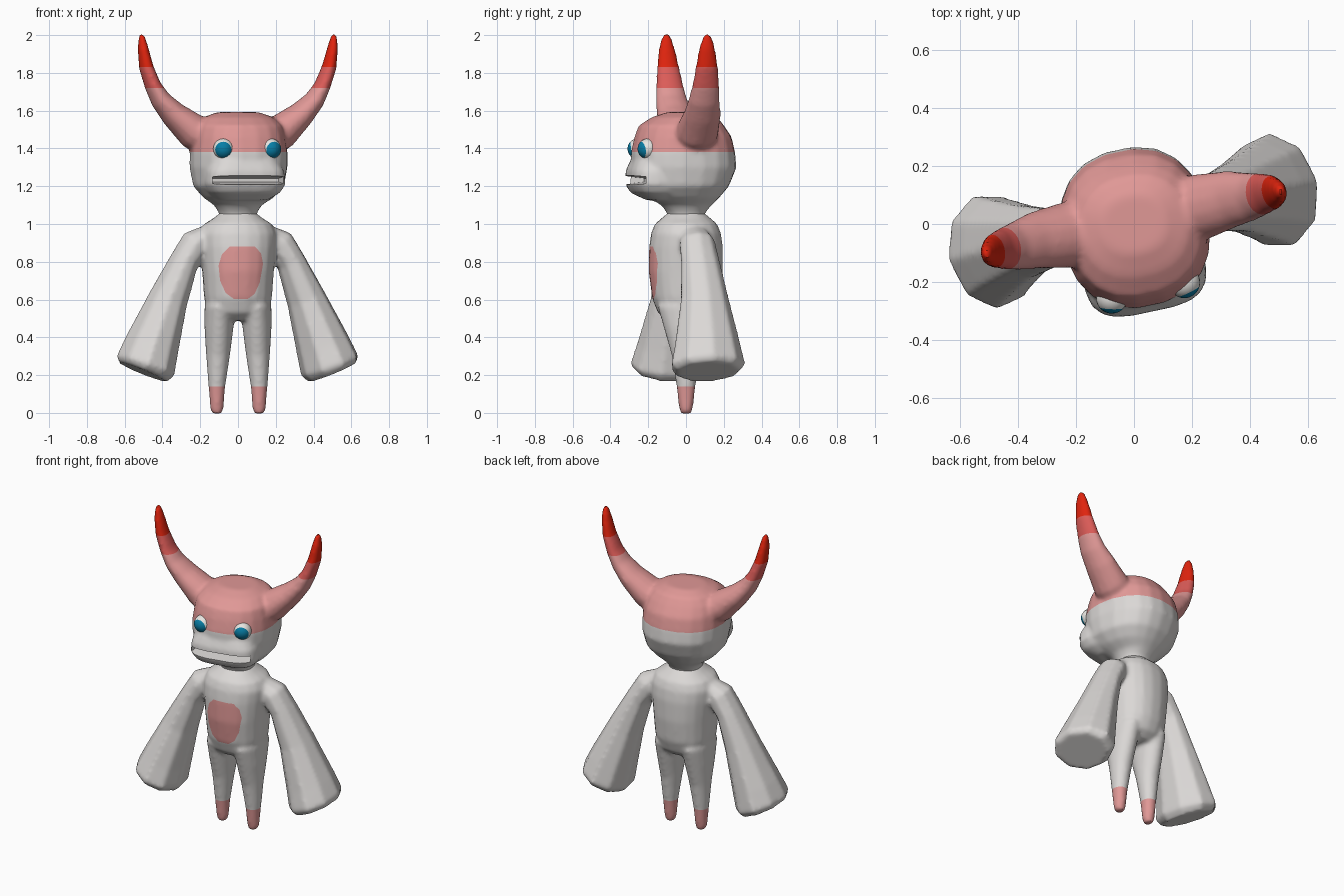
import bpy, bmesh, math
from mathutils import Vector, Matrix

if "Cube" in bpy.data.objects:
    bpy.data.objects.remove(bpy.data.objects["Cube"])

TWIST = math.radians(12)      # head and arms are turned a little
TORSO_TWIST = math.radians(5)


def material(name, rgb):
    m = bpy.data.materials.new(name)
    lin = [(c / 255 / 12.92) if c < 11 else ((c / 255 + 0.055) / 1.055) ** 2.4 for c in rgb]
    m.diffuse_color = (*lin, 1)
    m.use_nodes = True
    m.node_tree.nodes["Principled BSDF"].inputs["Base Color"].default_value = m.diffuse_color
    return m


WHITE = material("skin_white", (219, 216, 214))
PINK = material("skin_pink", (224, 152, 150))
CORAL = material("horn_coral", (220, 92, 88))
RED = material("horn_red", (224, 36, 14))
EYE = material("eye_white", (232, 230, 226))
TEAL = material("iris_teal", (8, 126, 166))


def loft(bm, rings, side=1, twist=0.0, sides=20, power=2.0):
    """Closed tube; each ring is (x, y, z, radius across, radius along y)."""
    centres = [Vector(r[:3]) for r in rings]
    loops = []
    rot = Matrix.Rotation(twist, 3, 'Z')
    for i, (x, y, z, ru, ry) in enumerate(rings):
        t = centres[min(i + 1, len(rings) - 1)] - centres[max(i - 1, 0)]
        u = Vector((t.z, 0, -t.x)).normalized()
        loop = []
        for k in range(sides):
            a = 2 * math.pi * (k + 0.5) / sides
            c, s = math.cos(a), math.sin(a)
            c = math.copysign(abs(c) ** (2 / power), c)
            s = math.copysign(abs(s) ** (2 / power), s)
            p = centres[i] + u * ru * c + Vector((0, ry * s, 0))
            p.x *= side
            loop.append(bm.verts.new(rot @ p))
        loops.append(loop)
    faces = [bm.faces.new(loops[0]), bm.faces.new(loops[-1])]
    for a, b in zip(loops, loops[1:]):
        for k in range(sides):
            n = (k + 1) % sides
            faces.append(bm.faces.new((a[k], a[n], b[n], b[k])))
    bmesh.ops.recalc_face_normals(bm, faces=faces)


def profile(rows):
    """Upright rings from (z, half width, front y, back y)."""
    return [(0, (f + b) / 2, z, w, (b - f) / 2) for z, w, f, b in rows]


def new_object(name, bm, mats):
    me = bpy.data.meshes.new(name)
    bm.to_mesh(me)
    bm.free()
    ob = bpy.data.objects.new(name, me)
    for m in mats:
        me.materials.append(m)
    bpy.context.collection.objects.link(ob)
    return ob


def fuse(ob, cutter=None):
    """Blend the overlapping tubes into one skin and return it as bmesh."""
    r = ob.modifiers.new("fuse", 'REMESH')
    r.mode = 'VOXEL'
    r.voxel_size = 0.013
    s = ob.modifiers.new("soften", 'SMOOTH')
    s.factor = 0.5
    s.iterations = 6
    if cutter:
        b = ob.modifiers.new("cut", 'BOOLEAN')
        b.operation = 'DIFFERENCE'
        b.solver = 'EXACT'
        b.object = cutter
    dg = bpy.context.evaluated_depsgraph_get()
    me = bpy.data.meshes.new_from_object(ob.evaluated_get(dg))
    ob.modifiers.clear()
    bm = bmesh.new()
    bm.from_mesh(me)
    bpy.data.meshes.remove(me)
    return bm


def cut(bm, faces, co, no):
    geom = set(faces)
    for f in faces:
        geom.update(f.edges)
        geom.update(f.verts)
    bmesh.ops.bisect_plane(bm, geom=list(geom), dist=1e-5, plane_co=co, plane_no=no)


def finish(ob, bm=None, angle=42):
    if bm:
        bm.to_mesh(ob.data)
        bm.free()
    bpy.ops.object.select_all(action='DESELECT')
    ob.select_set(True)
    bpy.context.view_layer.objects.active = ob
    bpy.ops.object.shade_smooth_by_angle(angle=math.radians(angle))


# Body: torso, arms, legs
bm = bmesh.new()
loft(bm, profile([(0.49, .12, -.10, .10), (0.53, .163, -.15, .15), (0.61, .18, -.18, .18),
                  (0.75, .19, -.198, .195), (0.88, .203, -.195, .195), (0.95, .205, -.185, .185),
                  (1.0, .18, -.165, .165), (1.03, .13, -.13, .13), (1.055, .10, -.10, .10),
                  (1.08, .07, -.07, .07)]), twist=TORSO_TWIST, power=2.2)
arm = [(.16, .01, .955, .045, .07), (.225, .012, .90, .083, .098), (.29, .015, .80, .079, .107),
       (.375, .02, .60, .107, .132), (.463, .015, .36, .147, .180),
       (.50, .01, .25, .163, .204), (.514, .01, .217, .142, .175)]
leg = [(.112, 0, -.004, .028, .028), (.112, 0, .025, .036, .037), (.112, 0, .14, .045, .050),
       (.106, 0, .30, .063, .075), (.101, 0, .45, .077, .118), (.098, 0, .56, .08, .15),
       (.09, 0, .64, .06, .11)]
for side in (-1, 1):
    loft(bm, arm, side, TWIST, sides=9)
    loft(bm, leg, side)
body = new_object("body", bm, [WHITE, PINK])
bm = fuse(body)

# Foot colour line and oval belly patch
cut(bm, bm.faces[:], (0, 0, .14), (0, 0, 1))
oval = [(-.045, .88), (.09, .88), (.122, .845), (.133, .79), (.115, .69), (.088, .63), (.05, .602),
        (-.02, .602), (-.065, .635), (-.095, .70), (-.103, .78), (-.085, .84)]
planes = []
for (x0, z0), (x1, z1) in zip(oval, oval[1:] + oval[:1]):
    planes.append((Vector((x0, 0, z0)), Vector((z1 - z0, 0, x0 - x1))))


def near_patch(f):
    c = f.calc_center_median()
    return c.y < -.1 and -.13 < c.x < .16 and .57 < c.z < .91


for co, no in planes:
    cut(bm, [f for f in bm.faces if near_patch(f)], co, no)
for f in bm.faces:
    c = f.calc_center_median()
    on_patch = near_patch(f) and all((c - co).dot(no) > 0 for co, no in planes) or \
        near_patch(f) and all((c - co).dot(no) < 0 for co, no in planes)
    f.material_index = int(c.z < .14 or on_patch)
finish(body, bm)

# Head: skull, muzzle, horns
bm = bmesh.new()
loft(bm, profile([(1.0, .09, -.09, .09), (1.06, .10, -.10, .10), (1.10, .125, -.13, .135),
                  (1.14, .185, -.20, .175), (1.2, .238, -.26, .225), (1.3, .256, -.29, .266),
                  (1.38, .256, -.29, .258), (1.46, .245, -.272, .24), (1.52, .228, -.25, .20),
                  (1.565, .185, -.18, .165), (1.592, .11, -.10, .10)]), twist=TWIST, power=2.3)
loft(bm, profile([(1.125, .13, -.20, .04), (1.165, .19, -.285, .04), (1.21, .216, -.31, .04),
                  (1.28, .21, -.31, .04), (1.33, .18, -.29, .03), (1.37, .13, -.25, .0)]),
     twist=TWIST, power=3.6)
horn = [(.13, .005, 1.44, .10, .12), (.24, .01, 1.49, .095, .115), (.345, .015, 1.58, .07, .10),
        (.415, .01, 1.655, .054, .085), (.458, .01, 1.73, .043, .074), (.495, .008, 1.83, .038, .061),
        (.513, .005, 1.93, .029, .044), (.519, .005, 1.985, .019, .028), (.521, .005, 2.008, .01, .014)]
for side in (-1, 1):
    loft(bm, horn, side, TWIST, sides=14)
head = new_object("head", bm, [WHITE, PINK, CORAL, RED])

# Mouth slit cutter, a wedge narrowing inward
bm = bmesh.new()
bmesh.ops.create_cube(bm, size=1)
for v in bm.verts:
    inner = v.co.y > 0
    v.co = Vector((v.co.x * (.36 if inner else .44), -.19 if inner else -.42,
                   1.232 + v.co.z * (.02 if inner else .075)))
bmesh.ops.rotate(bm, verts=bm.verts, cent=(0, 0, 0), matrix=Matrix.Rotation(TWIST, 3, 'Z'))
bmesh.ops.recalc_face_normals(bm, faces=bm.faces)
cutter = new_object("mouth_cutter", bm, [WHITE])
cutter.hide_render = True
bm = fuse(head, cutter)
bpy.data.objects.remove(cutter)

# Colour bands by height
bands = (1.38, 1.72, 1.83)
for z in bands:
    cut(bm, bm.faces[:], (0, 0, z), (0, 0, 1))
for f in bm.faces:
    f.material_index = sum(f.calc_center_median().z > z for z in bands)
finish(head, bm)

# Eyes: white balls with an iris cap around the front pole
for side, name in ((-1, "left_eye"), (1, "right_eye")):
    bm = bmesh.new()
    bmesh.ops.create_uvsphere(bm, u_segments=20, v_segments=14, radius=.055)
    for f in bm.faces:
        f.material_index = int(f.calc_center_median().normalized().z > math.cos(math.radians(51)))
    look = Vector((side * .25, -1, -.15)).to_track_quat('Z', 'Y').to_matrix().to_4x4()
    place = Matrix.Rotation(TWIST, 4, 'Z') @ Matrix.Translation((side * .128, -.233, 1.398)) @ look
    bmesh.ops.transform(bm, matrix=place, verts=bm.verts)
    finish(new_object(name, bm, [EYE, TEAL]))
